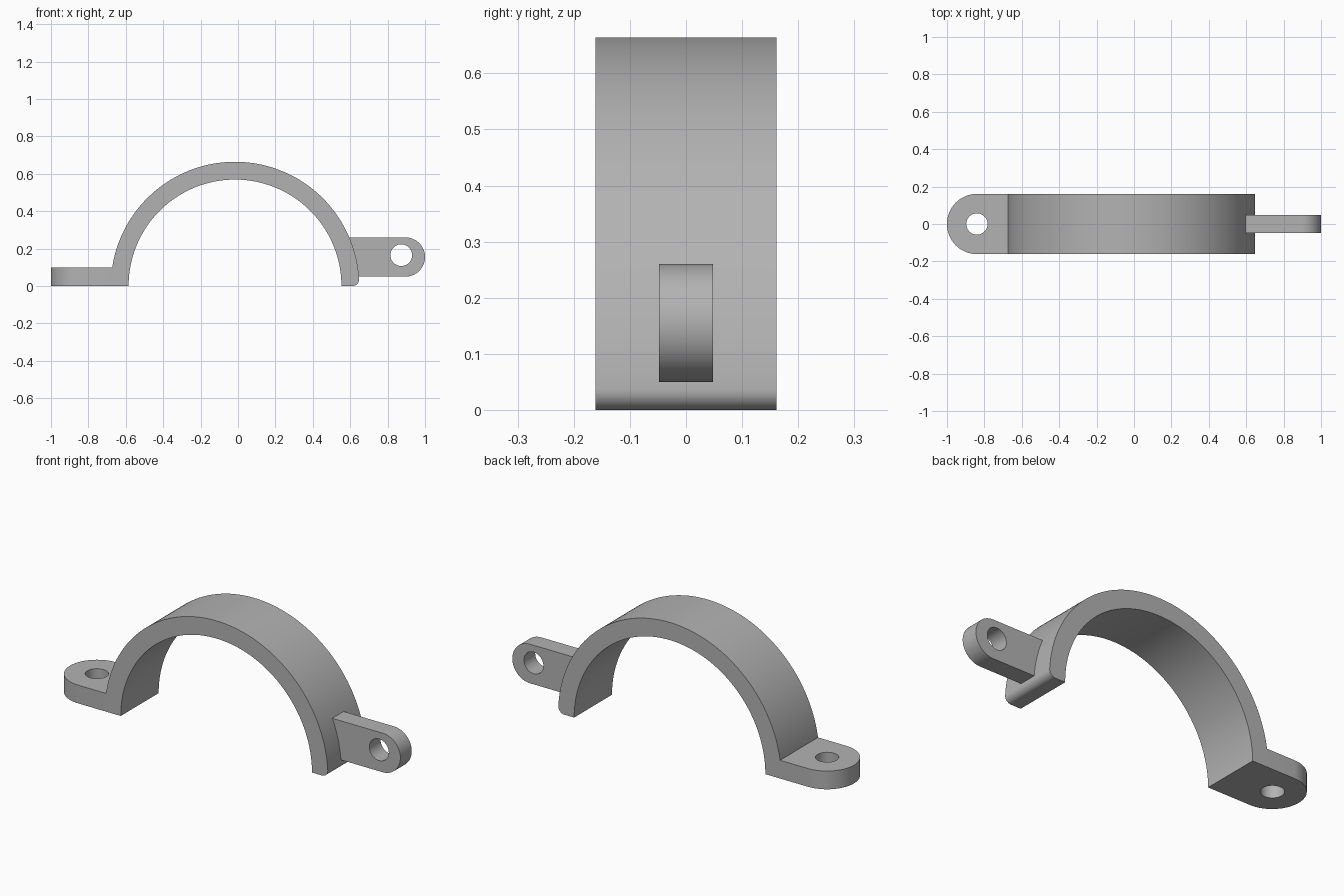
import bpy, bmesh
from math import pi, cos, sin, sqrt, radians
from mathutils import Vector

cube = bpy.data.objects.get("Cube")
if cube:
    bpy.data.objects.remove(cube, do_unlink=True)

steel = bpy.data.materials.new("grey_metal")
steel.use_nodes = True
GREY = (0.45, 0.45, 0.45, 1)
steel.diffuse_color = GREY
steel.node_tree.nodes["Principled BSDF"].inputs["Base Color"].default_value = GREY

CX, R_IN, R_OUT, HALF_W = -0.016, 0.569, 0.68, 0.161
R_OUT = 0.664


def arc(cx, cy, r, start, end, steps):
    """Points on an arc, angles in degrees."""
    angles = [radians(start + (end - start) * i / steps) for i in range(steps + 1)]
    return [(cx + r * cos(a), cy + r * sin(a)) for a in angles]


def extrude(name, outline, low, high, axis):
    """Prism from a 2D outline: XZ outline along y, or XY outline along z."""
    place = (lambda p, d: (p[0], d, p[1])) if axis == "y" else (lambda p, d: (p[0], p[1], d))
    bm = bmesh.new()
    face = bm.faces.new([bm.verts.new(place(p, low)) for p in outline])
    made = bmesh.ops.extrude_face_region(bm, geom=[face])["geom"]
    shift = Vector(place((0, 0), high - low))
    bmesh.ops.translate(bm, vec=shift, verts=[g for g in made if isinstance(g, bmesh.types.BMVert)])
    bmesh.ops.recalc_face_normals(bm, faces=bm.faces)
    mesh = bpy.data.meshes.new(name)
    bm.to_mesh(mesh)
    bm.free()
    mesh.materials.append(steel)
    obj = bpy.data.objects.new(name, mesh)
    bpy.context.collection.objects.link(obj)
    return obj


def combine(target, tool, operation):
    """Apply a boolean, then discard the tool."""
    mod = target.modifiers.new(operation.lower(), "BOOLEAN")
    mod.operation, mod.object, mod.solver = operation, tool, "EXACT"
    bpy.context.view_layer.update()
    graph = bpy.context.evaluated_depsgraph_get()
    mesh = bpy.data.meshes.new_from_object(target.evaluated_get(graph))
    target.modifiers.clear()
    target.data = mesh
    bpy.data.objects.remove(tool, do_unlink=True)


# Half-ring strap with a rounded outer corner at its free end
fillet = 0.035
fx = sqrt((R_OUT - fillet) ** 2 - fillet ** 2)
touch = 3.2
outline = arc(CX, 0, R_OUT, touch, 180, 96)
outline += arc(CX, 0, R_IN, 180, 0, 96)
outline += arc(CX + fx, fillet, fillet, -90, touch, 10)[:-1]
clamp = extrude("clamp_strap", outline, -HALF_W, HALF_W, "y")

# Flat mounting foot with a rounded end
foot = extrude("mounting_foot",
               [(-0.62, -HALF_W), (-0.62, HALF_W)]
               + arc(-1 + HALF_W, 0, HALF_W, 90, 270, 40), 0, 0.098, "z")
combine(clamp, foot, "UNION")

# Upright side lug with a rounded end
lug = extrude("side_lug",
              [(0.575, 0.26), (0.575, 0.05)]
              + arc(0.895, 0.155, 0.105, -90, 90, 40), -0.048, 0.048, "y")
combine(clamp, lug, "UNION")

# Bolt holes through the foot and the lug
combine(clamp, extrude("foot_hole", arc(-0.84, 0, 0.057, 0, 352.5, 47), -0.2, 0.3, "z"), "DIFFERENCE")
combine(clamp, extrude("lug_hole", arc(0.873, 0.165, 0.058, 0, 352.5, 47), -0.2, 0.2, "y"), "DIFFERENCE")

# Smooth curves, sharp edges
bpy.ops.object.select_all(action="DESELECT")
clamp.select_set(True)
bpy.context.view_layer.objects.active = clamp
bpy.ops.object.shade_smooth_by_angle(angle=radians(25))
